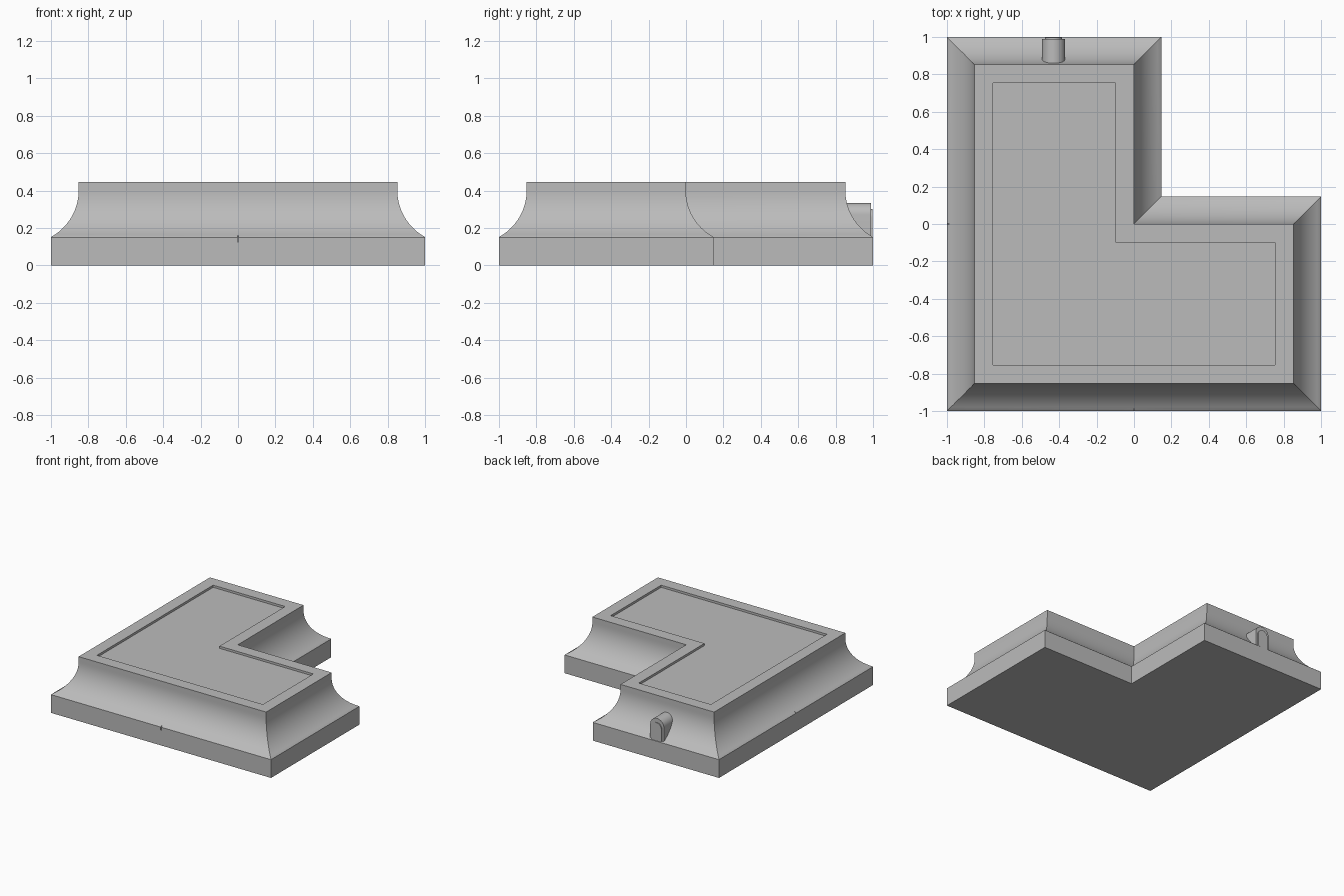
import bpy, bmesh, math

if "Cube" in bpy.data.objects:
    bpy.data.objects.remove(bpy.data.objects["Cube"], do_unlink=True)

stone = bpy.data.materials.new("stone grey")
stone.use_nodes = True
GREY = (0.5, 0.5, 0.5, 1)
stone.diffuse_color = GREY
stone.node_tree.nodes["Principled BSDF"].inputs["Base Color"].default_value = GREY


def loft(name, rings):
    """Join equal rings of points into a closed solid."""
    bm = bmesh.new()
    loops = [[bm.verts.new(p) for p in ring] for ring in rings]
    n = len(loops[0])
    for a, b in zip(loops, loops[1:]):
        for i in range(n):
            j = (i + 1) % n
            bm.faces.new((a[i], a[j], b[j], b[i]))
    bm.faces.new(loops[0][::-1])
    bm.faces.new(loops[-1])
    bmesh.ops.recalc_face_normals(bm, faces=bm.faces)
    mesh = bpy.data.meshes.new(name)
    bm.to_mesh(mesh)
    bm.free()
    obj = bpy.data.objects.new(name, mesh)
    bpy.context.collection.objects.link(obj)
    mesh.materials.append(stone)
    return obj


def smooth(obj):
    bpy.ops.object.select_all(action='DESELECT')
    obj.select_set(True)
    bpy.context.view_layer.objects.active = obj
    bpy.ops.object.shade_smooth_by_angle(angle=math.radians(25))


# L-shaped footprint: corner position and inward mitre direction
ELBOW = 0.147
CORNERS = [(-1, -1, 1, 1), (1, -1, -1, 1), (1, ELBOW, -1, -1),
           (ELBOW, ELBOW, -1, -1), (ELBOW, 1, -1, -1), (-1, 1, 1, -1)]


def outline(inset, z):
    return [(x + sx * inset, y + sy * inset, z) for x, y, sx, sy in CORNERS]


# Plinth, concave cove, flat rim and sunken panel in one profile
INSET, TOP, LEDGE, ARC_Z, R = 0.148, 0.445, 0.155, 0.40, 0.282
profile = [(0, 0), (0, 0.15)]
start = math.asin((ARC_Z - LEDGE) / R)
STEPS = 16
for k in range(STEPS + 1):
    a = start * (1 - k / STEPS)
    profile.append((INSET - R + R * math.cos(a), ARC_Z - R * math.sin(a)))
profile += [(INSET, TOP), (INSET + 0.098, TOP), (INSET + 0.098, TOP - 0.018)]
base = loft("coved_base", [outline(i, z) for i, z in profile])

# Fine centre notches in the ledge of the two long sides
for name, x, y, w, d in (("front_notch_cutter", 0, -1, 0.003, 0.012),
                         ("side_notch_cutter", -1, 0, 0.012, 0.003)):
    cutter = loft(name, [[(x - w, y - d, z), (x + w, y - d, z),
                          (x + w, y + d, z), (x - w, y + d, z)]
                         for z in (0.125, 0.18)])
    cutter.hide_render = True
    cutter.hide_set(True)
    cut = base.modifiers.new(name, 'BOOLEAN')
    cut.operation = 'DIFFERENCE'
    cut.object = cutter
smooth(base)


def arch(radius, top, y):
    """Round-headed upright outline standing on the ledge."""
    x, foot = -0.43, 0.145
    pts = [(x - radius, y, foot), (x + radius, y, foot)]
    for k in range(17):
        a = math.pi * k / 16
        pts.append((x + radius * math.cos(a), y, top - radius + radius * math.sin(a)))
    return pts


# Round-topped lug on the back cove, with a raised face plate
lug = loft("back_lug", [arch(0.062, 0.333, 0.84), arch(0.062, 0.333, 0.99)])
plate = loft("lug_face_plate", [arch(0.045, 0.3, 0.985), arch(0.045, 0.3, 0.998)])
smooth(lug)
smooth(plate)
